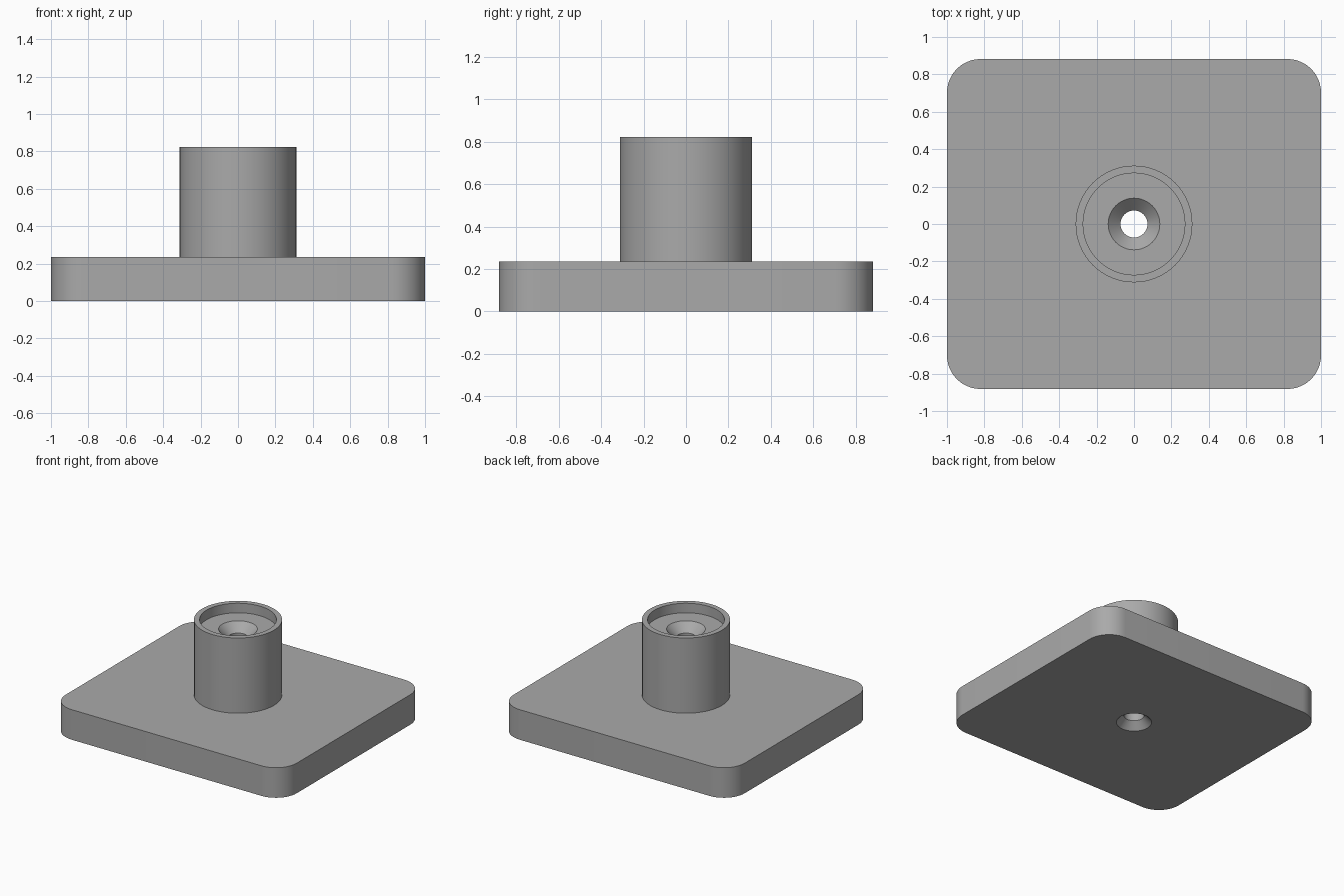
import bpy, bmesh
from math import cos, sin, pi

default = bpy.data.objects.get("Cube")
if default:
    bpy.data.objects.remove(default)

grey = bpy.data.materials.new("grey")
grey.use_nodes = True
colour = (0.4, 0.4, 0.4, 1)
grey.diffuse_color = colour
grey.node_tree.nodes["Principled BSDF"].inputs["Base Color"].default_value = colour

SEGS = 64
PLATE_TOP, POST_TOP = 0.235, 0.823


def finish(bm, name):
    bmesh.ops.recalc_face_normals(bm, faces=bm.faces)
    mesh = bpy.data.meshes.new(name)
    bm.to_mesh(mesh)
    bm.free()
    obj = bpy.data.objects.new(name, mesh)
    bpy.context.collection.objects.link(obj)
    mesh.materials.append(grey)
    return obj


def lathe(name, profile):
    """Closed solid of revolution from (radius, height) points, capped at both ends."""
    bm = bmesh.new()
    rings = [[bm.verts.new((r * cos(2 * pi * i / SEGS), r * sin(2 * pi * i / SEGS), z))
              for i in range(SEGS)] for r, z in profile]
    for a, b in zip(rings, rings[1:]):
        for i in range(SEGS):
            j = (i + 1) % SEGS
            bm.faces.new((a[i], a[j], b[j], b[i]))
    bm.faces.new(rings[0])
    bm.faces.new(rings[-1])
    return finish(bm, name)


def boolean(obj, other, operation):
    mod = obj.modifiers.new(operation.title(), 'BOOLEAN')
    mod.operation = operation
    mod.solver = 'EXACT'
    mod.object = other
    bpy.context.view_layer.objects.active = obj
    bpy.ops.object.modifier_apply(modifier=mod.name)
    bpy.data.objects.remove(other)


# Base plate with rounded vertical corners
bm = bmesh.new()
bmesh.ops.create_cube(bm, size=1)
for v in bm.verts:
    v.co.x *= 2
    v.co.y *= 1.764
    v.co.z = (v.co.z + 0.5) * PLATE_TOP
corners = [e for e in bm.edges if abs(e.verts[0].co.z - e.verts[1].co.z) > 0.1]
bmesh.ops.bevel(bm, geom=corners, offset=0.18, segments=12, profile=0.5, affect='EDGES')
flange = finish(bm, "mounting_flange")

# Round post, joined to the plate
post = lathe("post", [(0.312, 0.1), (0.312, POST_TOP)])
boolean(flange, post, 'UNION')

# Stepped bore: bottom countersink, through hole, upper countersink, top recess
SEAT = POST_TOP - 0.075
bore = lathe("bore_cutter", [
    (0.135, -0.01), (0.072, 0.055), (0.072, SEAT - 0.065),
    (0.138, SEAT), (0.272, SEAT), (0.272, POST_TOP + 0.05)])
bore.hide_render = True
boolean(flange, bore, 'DIFFERENCE')

# Smooth round walls, crisp edges
bpy.ops.object.select_all(action='DESELECT')
flange.select_set(True)
bpy.context.view_layer.objects.active = flange
bpy.ops.object.shade_smooth_by_angle(angle=0.5)
